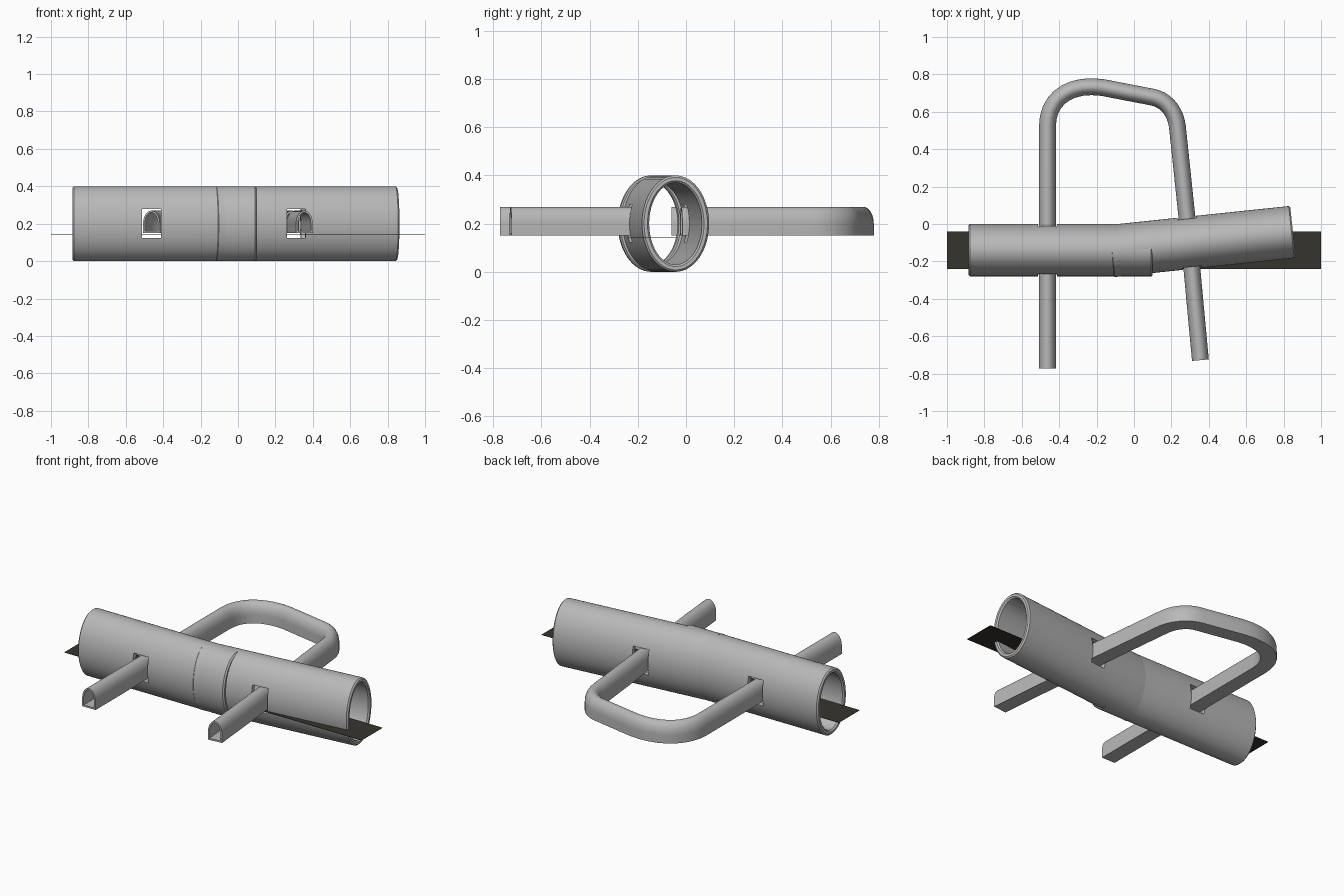
import bpy, bmesh, math
from mathutils import Vector, Matrix

if "Cube" in bpy.data.objects:
    bpy.data.objects.remove(bpy.data.objects["Cube"])


def material(name, rgb):
    m = bpy.data.materials.new(name)
    m.diffuse_color = (*rgb, 1)
    m.use_nodes = True
    m.node_tree.nodes["Principled BSDF"].inputs["Base Color"].default_value = m.diffuse_color
    return m


GREY = material("concrete grey", (0.48, 0.48, 0.48))
DARK = material("dark asphalt", (0.036, 0.034, 0.026))
BEND = math.radians(6)


def finish(name, bm, mat):
    bmesh.ops.recalc_face_normals(bm, faces=bm.faces)
    me = bpy.data.meshes.new(name)
    bm.to_mesh(me)
    bm.free()
    me.materials.append(mat)
    ob = bpy.data.objects.new(name, me)
    bpy.context.collection.objects.link(ob)
    return ob


def smooth(ob):
    bpy.ops.object.select_all(action='DESELECT')
    ob.select_set(True)
    bpy.context.view_layer.objects.active = ob
    bpy.ops.object.shade_smooth_by_angle(angle=math.radians(35))


def bridge(bm, rings, closed):
    n = len(rings[0])
    pairs = list(zip(rings, rings[1:]))
    if closed:
        pairs.append((rings[-1], rings[0]))
    for a, b in pairs:
        for i in range(n):
            j = (i + 1) % n
            bm.faces.new((a[i], a[j], b[j], b[i]))


def main_tube(name, start, angle, length, hole):
    """Oval hollow tube with chamfered ends and two openings for a side passage."""
    bm = bmesh.new()
    c, wall, n = 0.008, 0.03, 64
    loop = [(c, 0), (length - c, 0), (length, c), (length, wall - c), (length - c, wall),
            (c, wall), (0, wall - c), (0, c)]
    rings = []
    for x, inset in loop:
        rings.append([bm.verts.new((x, (0.14 - inset) * math.cos(2 * math.pi * i / n),
                                    (0.2 - inset) * math.sin(2 * math.pi * i / n)))
                      for i in range(n)])
    bridge(bm, rings, True)
    place = Matrix.Translation((*start, 0.2)) @ Matrix.Rotation(angle, 4, 'Z')
    bm.transform(place)
    tube = finish(name, bm, GREY)
    # rectangular opening through both walls
    cb = bmesh.new()
    bmesh.ops.create_cube(cb, size=1)
    cb.transform(Matrix.Translation((*hole, 0.202)) @ Matrix.Rotation(angle, 4, 'Z')
                 @ Matrix.Diagonal((0.1, 0.6, 0.155, 1)))
    cutter = finish(name + "_cutter", cb, GREY)
    cutter.hide_render = True
    mod = tube.modifiers.new("openings", 'BOOLEAN')
    mod.operation, mod.solver, mod.object = 'DIFFERENCE', 'EXACT', cutter
    smooth(tube)
    bpy.ops.object.modifier_apply(modifier=mod.name)
    bpy.data.objects.remove(cutter)


def arch(inset):
    """Flat-floored arch profile as (sideways, height) points."""
    w, bottom, spring, top = 0.045 - inset, 0.15 + inset, 0.2, 0.27 - inset
    pts = [(-w, bottom), (w, bottom)]
    for i in range(17):
        a = math.pi * i / 16
        pts.append((w * math.cos(a), spring + (top - spring) * math.sin(a)))
    return pts


def passage(name, path):
    """Hollow arched passage swept along a plan path."""
    bm = bmesh.new()
    path = [Vector(p) for p in path]
    outer, inner = [], []
    for i, p in enumerate(path):
        before = (p - path[i - 1]).normalized() if i else None
        after = (path[i + 1] - p).normalized() if i < len(path) - 1 else None
        t = ((before or after) + (after or before)).normalized()
        miter = 1 / t.dot(before or after)
        side = Vector((t.y, -t.x)) * miter
        for rings, inset in ((outer, 0), (inner, 0.01)):
            rings.append([bm.verts.new((p.x + side.x * s, p.y + side.y * s, z))
                          for s, z in arch(inset)])
    bridge(bm, outer + inner[::-1], True)
    smooth(finish(name, bm, GREY))


def fillet(a, corner, b, steps=9):
    """Rounded corner from a to b (quadratic-cubic blend)."""
    a, c, b = Vector(a), Vector(corner), Vector(b)
    p, q = a.lerp(c, 0.6), b.lerp(c, 0.6)
    out = []
    for i in range(steps + 1):
        t = i / steps
        out.append(a * (1 - t)**3 + p * 3 * t * (1 - t)**2 + q * 3 * t * t * (1 - t) + b * t**3)
    return out


# two overlapping main tubes, the right one turned slightly backwards
main_tube("left_main_tube", (-0.885, -0.14), 0, 0.985, (-0.463, -0.14))
main_tube("right_main_tube", (-0.125, -0.145), BEND, 0.98, (0.297, -0.10))

# front passages and rear loop
passage("front_left_passage", [(-0.463, -0.772), (-0.463, -0.23)])
passage("front_right_passage", [(0.355, -0.728), (0.305, -0.19)])
passage("rear_loop_passage",
        [(-0.463, -0.06)]
        + fillet((-0.463, 0.52), (-0.463, 0.77), (-0.17, 0.73))
        + fillet((0.1, 0.678), (0.217, 0.655), (0.232, 0.52))
        + [(0.289, -0.02)])

# flat roadway running right through
bm = bmesh.new()
bmesh.ops.create_cube(bm, size=1)
bm.transform(Matrix.Translation((0, -0.14, 0.142)) @ Matrix.Diagonal((2, 0.2, 0.002, 1)))
finish("roadway", bm, DARK)
